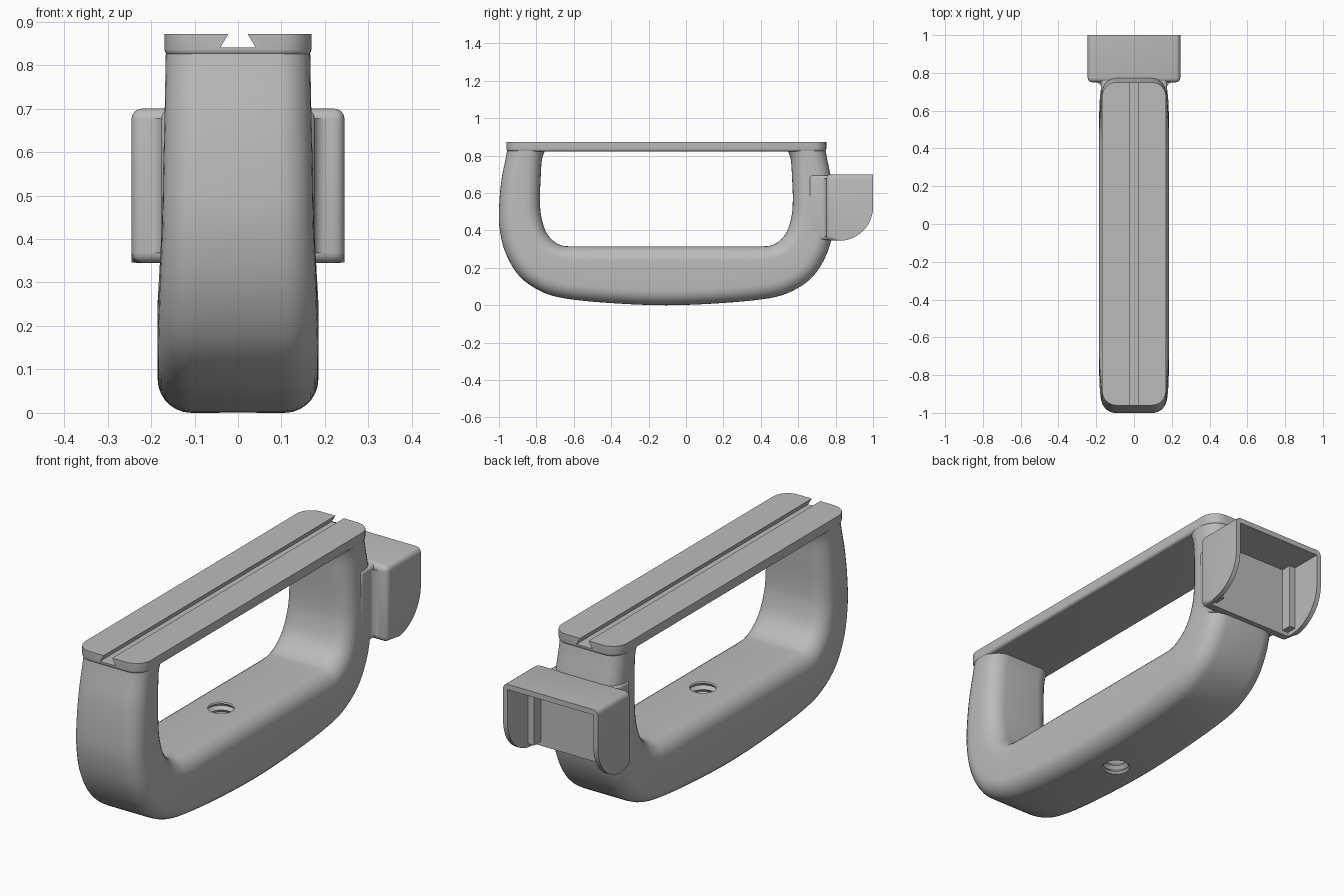
import bpy, bmesh, math
from mathutils import Vector

if "Cube" in bpy.data.objects:
    bpy.data.objects.remove(bpy.data.objects["Cube"])

grey = bpy.data.materials.new("mid grey")
grey.use_nodes = True
grey.diffuse_color = (0.5, 0.5, 0.5, 1)
grey.node_tree.nodes["Principled BSDF"].inputs["Base Color"].default_value = (0.5, 0.5, 0.5, 1)

MID = -0.105  # centre of the handle along y


def finish(name, bm):
    bmesh.ops.recalc_face_normals(bm, faces=bm.faces)
    mesh = bpy.data.meshes.new(name)
    bm.to_mesh(mesh)
    bm.free()
    mesh.materials.append(grey)
    obj = bpy.data.objects.new(name, mesh)
    bpy.context.collection.objects.link(obj)
    return obj


def loft(name, rings):
    bm = bmesh.new()
    loops = [[bm.verts.new(p) for p in ring] for ring in rings]
    for a, b in zip(loops, loops[1:]):
        for i in range(len(a)):
            j = (i + 1) % len(a)
            bm.faces.new((a[i], a[j], b[j], b[i]))
    bm.faces.new(loops[0])
    bm.faces.new(loops[-1])
    return finish(name, bm)


def box(name, x0, x1, y0, y1, z0, z1):
    return loft(name, [[(x0, y0, z), (x1, y0, z), (x1, y1, z), (x0, y1, z)] for z in (z0, z1)])


def rounded_rect(hw, hd, r, steps=7):
    pts = []
    for k, (sx, sy) in enumerate(((1, 1), (-1, 1), (-1, -1), (1, -1))):
        for i in range(steps + 1):
            a = math.pi / 2 * (k + i / steps)
            pts.append((sx * (hw - r) + r * math.cos(a), sy * (hd - r) + r * math.sin(a)))
    return pts


def bevel(obj, width, keep, segments=4):
    bm = bmesh.new()
    bm.from_mesh(obj.data)
    edges = [e for e in bm.edges if keep(*(v.co for v in e.verts))]
    bmesh.ops.bevel(bm, geom=edges, offset=width, segments=segments, profile=0.5, affect='EDGES')
    bm.to_mesh(obj.data)
    bm.free()


def select(obj):
    bpy.ops.object.select_all(action='DESELECT')
    obj.select_set(True)
    bpy.context.view_layer.objects.active = obj


def cut(obj, cutter):
    mod = obj.modifiers.new("cut", 'BOOLEAN')
    mod.operation = 'DIFFERENCE'
    mod.solver = 'EXACT'
    mod.object = cutter
    select(obj)
    bpy.ops.object.modifier_apply(modifier=mod.name)
    bpy.data.objects.remove(cutter)


def smooth(points, t):
    # Catmull-Rom interpolation along a list of vectors
    i = min(int(t), len(points) - 2)
    f = t - i
    p0, p1 = points[max(i - 1, 0)], points[i]
    p2, p3 = points[i + 1], points[min(i + 2, len(points) - 1)]
    return 0.5 * (2 * p1 + (p2 - p0) * f + (2 * p0 - 5 * p1 + 4 * p2 - p3) * f * f
                  + (3 * p1 - p0 - 3 * p2 + p3) * f ** 3)


# U-shaped grip: outer y, outer z, inner y, inner z, half width
half = [(-.85, .835, -.645, .835, .166), (-.86, .78, -.665, .78, .167), (-.88, .68, -.672, .68, .169),
        (-.893, .55, -.676, .57, .172), (-.893, .42, -.67, .48, .174), (-.86, .28, -.645, .395, .179),
        (-.785, .155, -.605, .345, .183), (-.675, .077, -.565, .322, .185),
        (-.545, .037, -.51, .315, .185), (-.3, .012, -.3, .315, .185), (0, 0, 0, .315, .185)]
stations = [Vector(s) for s in half]
stations += [Vector((-s[0], s[1], -s[2], s[3], s[4])) for s in reversed(half[:-1])]
rings = []
for k in range((len(stations) - 1) * 4 + 1):
    oy, oz, iy, iz, hw = smooth(stations, k / 4)
    outer, inner = Vector((0, oy + MID, oz)), Vector((0, iy + MID, iz))
    axis, mid = (outer - inner).normalized(), (outer + inner) / 2
    depth = (outer - inner).length / 2
    rings.append([mid + axis * v + Vector((u, 0, 0)) for u, v in rounded_rect(hw, depth, 0.078)])
grip = loft("grip", rings)

# Threaded hole through the bottom of the grip
levels = 24
thread = []
for k in range(levels + 1):
    r = 0.066 if k % 2 else 0.053
    thread.append([(r * math.cos(a * math.tau / 32), MID - 0.02 + r * math.sin(a * math.tau / 32),
                    -0.02 + 0.36 * k / levels) for a in range(32)])
cut(grip, loft("thread_cutter", thread))

# Top rail with a dovetail groove along its length
plan = rounded_rect(0.169, 0.855, 0.075)
rail = loft("top_rail", [[(x, y + MID, z) for x, y in plan] for z in (0.822, 0.872)])
bevel(rail, 0.014, lambda a, b: max(a.z, b.z) < 0.83)
groove = [(-.022, .88), (.022, .88), (.022, .872), (.041, .84), (-.041, .84), (-.022, .872)]
cut(rail, loft("groove_cutter", [[(x, y, z) for x, z in groove] for y in (-1.2, 1.2)]))

# Holder at the back: rounded side profile, open to the rear and below
R = 0.18
profile = [(1.0, .70), (.75, .70), (.75, .345)]
profile += [(1 - R + R * math.sin(a), .345 + R * (1 - math.cos(a)))
            for a in (math.pi / 2 * i / 12 for i in range(13))]
holder = loft("rear_holder", [[(x, y, z) for y, z in profile] for x in (-.245, .245)])
bevel(holder, 0.024, lambda a, b: min(a.y, b.y) < 0.76)
cut(holder, box("pocket_cutter", -.222, .222, .80, 1.2, .2, .675))

# Ledges inside the holder and the neck joining it to the grip
ledges = [box(side + "_holder_ledge", min(s * .19, s * .23), max(s * .19, s * .23), .795, .85, .365, .68)
          for side, s in (("left", 1), ("right", -1))]
neck = box("holder_neck", -.176, .176, .66, .78, .35, .695)
bevel(neck, 0.015, lambda a, b: max(a.y, b.y) < 0.7 or abs(a.y - b.y) > 0.1)

# Concave fillets between neck and holder
fillets = []
for side, s in (("left", 1), ("right", -1)):
    f = 0.03
    curve = [(s * .165, .755), (s * .165, .75 - f)]
    curve += [(s * (.174 + f - f * math.cos(a)), .75 - f + f * math.sin(a))
              for a in (math.pi / 2 * i / 6 for i in range(7))]
    curve.append((s * .204, .755))
    fillets.append(loft(side + "_neck_fillet", [[(x, y, z) for x, y in curve] for z in (.368, .677)]))

for part in [grip, rail, holder, neck] + ledges + fillets:
    select(part)
    bpy.ops.object.shade_smooth_by_angle(angle=math.radians(32))
